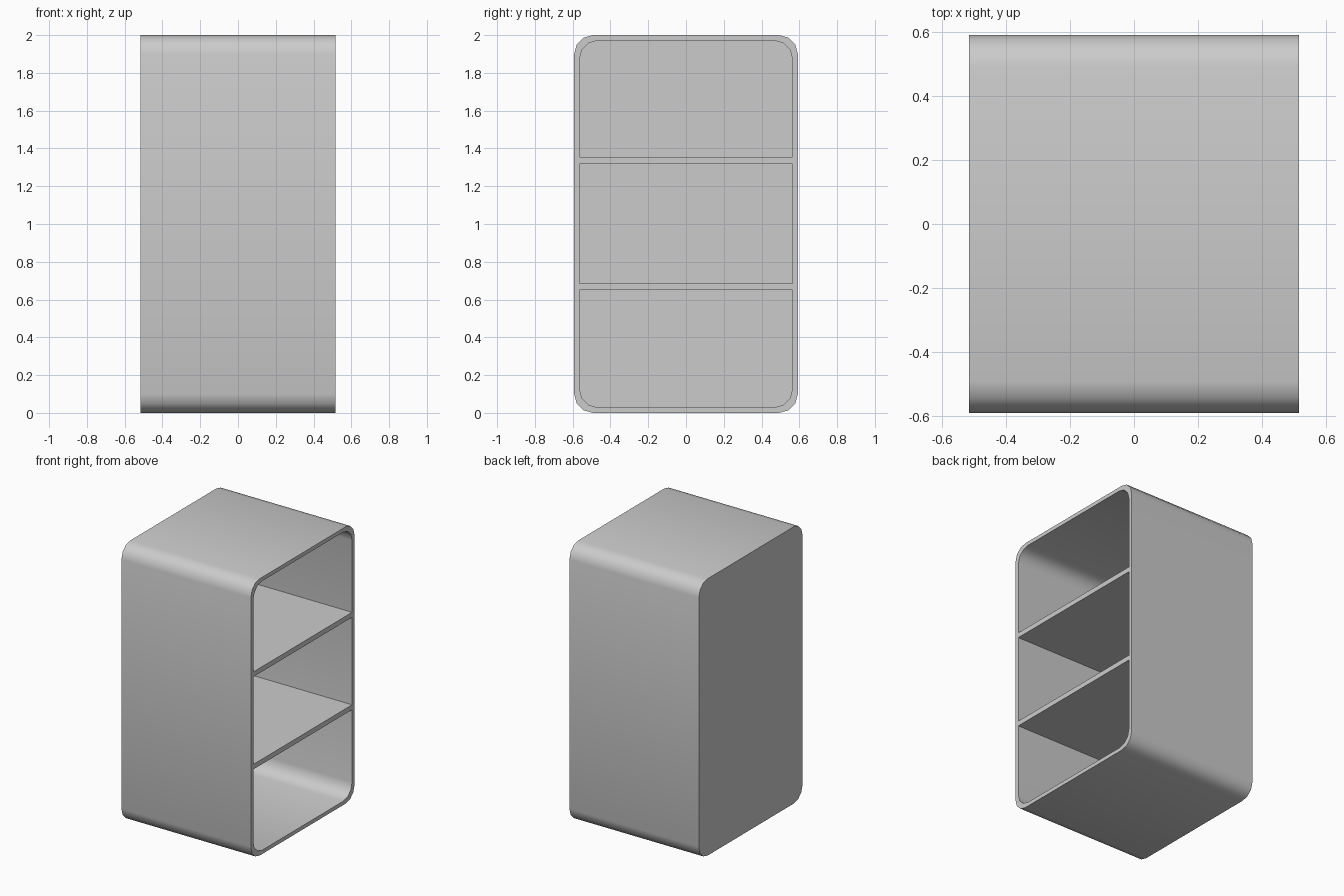
import bpy, bmesh
from math import sin, cos, pi, radians

if "Cube" in bpy.data.objects:
    bpy.data.objects.remove(bpy.data.objects["Cube"])

X = 0.517          # half depth, open side faces +x
Y = 0.592          # half width
H = 2.0            # height
T = 0.028          # wall thickness
R = 0.10           # corner radius
SEG = 3            # facets per rounded corner


def rounded_loop(bm, x, hy, z0, z1, r):
    """Ring of vertices: a rounded rectangle in the yz plane."""
    corners = [(hy - r, z1 - r), (-hy + r, z1 - r),
               (-hy + r, z0 + r), (hy - r, z0 + r)]
    ring = []
    for i, (cy, cz) in enumerate(corners):
        for s in range(SEG + 1):
            a = pi / 2 * (i + s / SEG)
            ring.append(bm.verts.new((x, cy + r * cos(a), cz + r * sin(a))))
    return ring


def finish(bm, name):
    bmesh.ops.recalc_face_normals(bm, faces=bm.faces)
    mesh = bpy.data.meshes.new(name)
    bm.to_mesh(mesh)
    bm.free()
    ob = bpy.data.objects.new(name, mesh)
    bpy.context.collection.objects.link(ob)
    return ob


# cabinet shell: outer skin, open rim and inner cavity with a closed back
bm = bmesh.new()
rings = [rounded_loop(bm, -X, Y, 0, H, R),
         rounded_loop(bm, X, Y, 0, H, R),
         rounded_loop(bm, X, Y - T, T, H - T, R),
         rounded_loop(bm, -X + T, Y - T, T, H - T, R)]
for a, b in zip(rings, rings[1:]):
    n = len(a)
    for i in range(n):
        j = (i + 1) % n
        bm.faces.new((a[i], a[j], b[j], b[i]))
bm.faces.new(rings[0])
bm.faces.new(rings[-1])
shell = finish(bm, "cabinet_shell")
bpy.context.view_layer.objects.active = shell
shell.select_set(True)
bpy.ops.object.shade_smooth_by_angle(angle=radians(40))

# two shelves, flush with the open rim
for name, z in (("lower_shelf", 0.668), ("upper_shelf", 1.336)):
    bm = bmesh.new()
    bmesh.ops.create_cube(bm, size=1)
    bmesh.ops.scale(bm, verts=bm.verts, vec=(2 * X - T, 2 * (Y - T), 0.036))
    bmesh.ops.translate(bm, verts=bm.verts, vec=(T / 2, 0, z))
    finish(bm, name)
